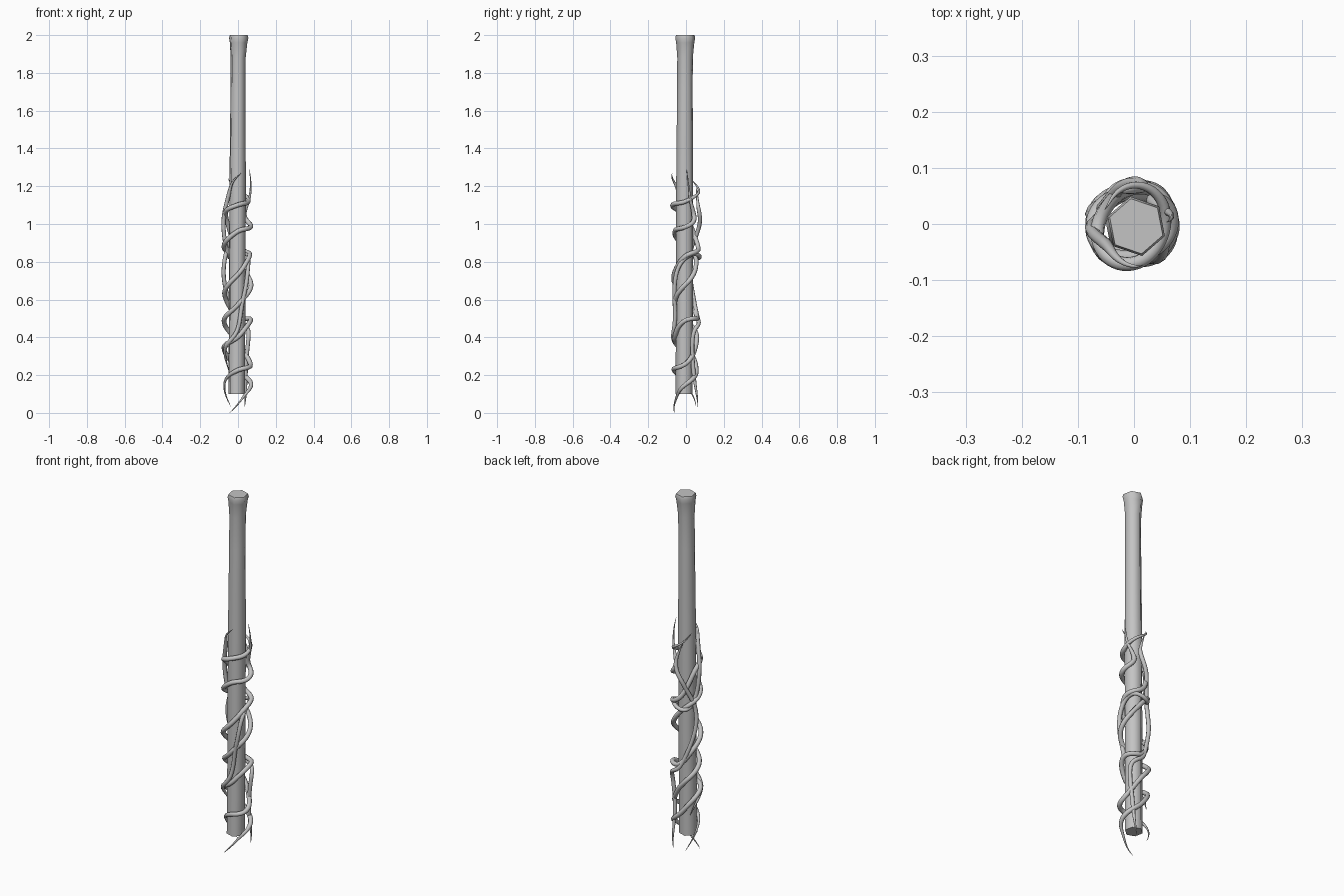
import bpy, bmesh, math
from mathutils import Vector

if "Cube" in bpy.data.objects:
    bpy.data.objects.remove(bpy.data.objects["Cube"])

grey = bpy.data.materials.new("plain grey")
grey.diffuse_color = (0.55, 0.55, 0.55, 1)
grey.use_nodes = True
grey.node_tree.nodes["Principled BSDF"].inputs["Base Color"].default_value = grey.diffuse_color


def finish(ob, angle):
    bpy.ops.object.select_all(action='DESELECT')
    ob.select_set(True)
    bpy.context.view_layer.objects.active = ob
    bpy.ops.object.shade_smooth_by_angle(angle=math.radians(angle))


# Six-sided pole with a flared, chamfered top: (z, radius, centre x, centre y)
rings = [(0.10, 0.046, -0.007, -0.010), (0.60, 0.046, -0.004, -0.008),
         (1.20, 0.046, -0.002, -0.007), (1.70, 0.042, 0, -0.006),
         (1.88, 0.042, 0.001, -0.005), (1.96, 0.049, 0.003, -0.004),
         (1.985, 0.054, 0.004, -0.004), (2.00, 0.050, 0.004, -0.004)]
bm = bmesh.new()
loops = []
for z, r, cx, cy in rings:
    loops.append([bm.verts.new((cx + r * math.cos(math.radians(41 + 60 * k)),
                                cy + r * math.sin(math.radians(41 + 60 * k)), z))
                  for k in range(6)])
for a, b in zip(loops, loops[1:]):
    for k in range(6):
        j = (k + 1) % 6
        bm.faces.new((a[k], a[j], b[j], b[k]))
bm.faces.new(loops[0][::-1])
bm.faces.new(loops[-1])
me = bpy.data.meshes.new("pole")
bm.to_mesh(me)
bm.free()
me.materials.append(grey)
pole = bpy.data.objects.new("pole", me)
bpy.context.collection.objects.link(pole)
finish(pole, 62)


def spline(p, t):
    """Catmull-Rom through the control points."""
    i = min(int(t), len(p) - 2)
    f = t - i
    a, b, c, d = (Vector(p[max(0, min(len(p) - 1, i + k))]) for k in (-1, 0, 1, 2))
    return 0.5 * (2 * b + (c - a) * f + (2 * a - 5 * b + 4 * c - d) * f * f
                  + (3 * b - a - 3 * c + d) * f ** 3)


# Vine: tapered tube wound round the pole through (angle, height) points
def vine(name, pts, thick, phase, orbit=0.064):
    steps = 14
    n = (len(pts) - 1) * steps
    cu = bpy.data.curves.new(name, 'CURVE')
    cu.dimensions = '3D'
    cu.bevel_depth = thick
    cu.bevel_resolution = 2
    cu.use_fill_caps = True
    sp = cu.splines.new('POLY')
    sp.points.add(n)
    for i in range(n + 1):
        ang, z = spline(pts, i / steps)
        a = math.radians(ang)
        r = orbit + 0.008 * math.sin(i * 0.21 + phase)
        u = i / n
        taper = min(1, u / 0.14 + 0.04, (1 - u) / 0.14 + 0.04)
        sp.points[i].co = (-0.003 + r * math.cos(a), -0.002 + r * math.sin(a), max(z, 0), 1)
        sp.points[i].radius = taper
    cu.materials.append(grey)
    ob = bpy.data.objects.new(name, cu)
    bpy.context.collection.objects.link(ob)
    bpy.ops.object.select_all(action='DESELECT')
    ob.select_set(True)
    bpy.context.view_layer.objects.active = ob
    bpy.ops.object.convert(target='MESH')
    finish(bpy.context.object, 60)


vine("long_vine_a", [(120, 0.03), (190, 0.17), (270, 0.225), (360, 0.26), (450, 0.38),
                     (540, 0.49), (630, 0.57), (720, 0.68), (810, 0.80), (900, 0.88),
                     (990, 0.96), (1080, 0.985), (1130, 1.04), (1100, 1.14), (1085, 1.29)],
     0.0125, 0.0)
vine("long_vine_b", [(235, 0.0), (300, 0.08), (360, 0.15), (450, 0.23), (540, 0.34),
                     (630, 0.40), (720, 0.49), (810, 0.51), (900, 0.62), (990, 0.73),
                     (1080, 0.83), (1170, 0.88), (1260, 1.04), (1350, 1.10),
                     (1440, 1.12), (1530, 1.18), (1590, 1.24)],
     0.0125, 2.0)
vine("steep_back_vine", [(60, 0.03), (45, 0.20), (35, 0.42), (95, 0.50), (150, 0.65),
                         (165, 0.82), (115, 0.95), (75, 1.08), (110, 1.20)],
     0.011, 1.0, 0.068)
vine("steep_front_vine", [(140, 0.22), (200, 0.33), (270, 0.44), (300, 0.62), (330, 0.78),
                          (400, 0.84), (480, 0.82), (530, 0.88), (550, 1.05),
                          (590, 1.19), (645, 1.27)],
     0.011, 4.0, 0.066)
